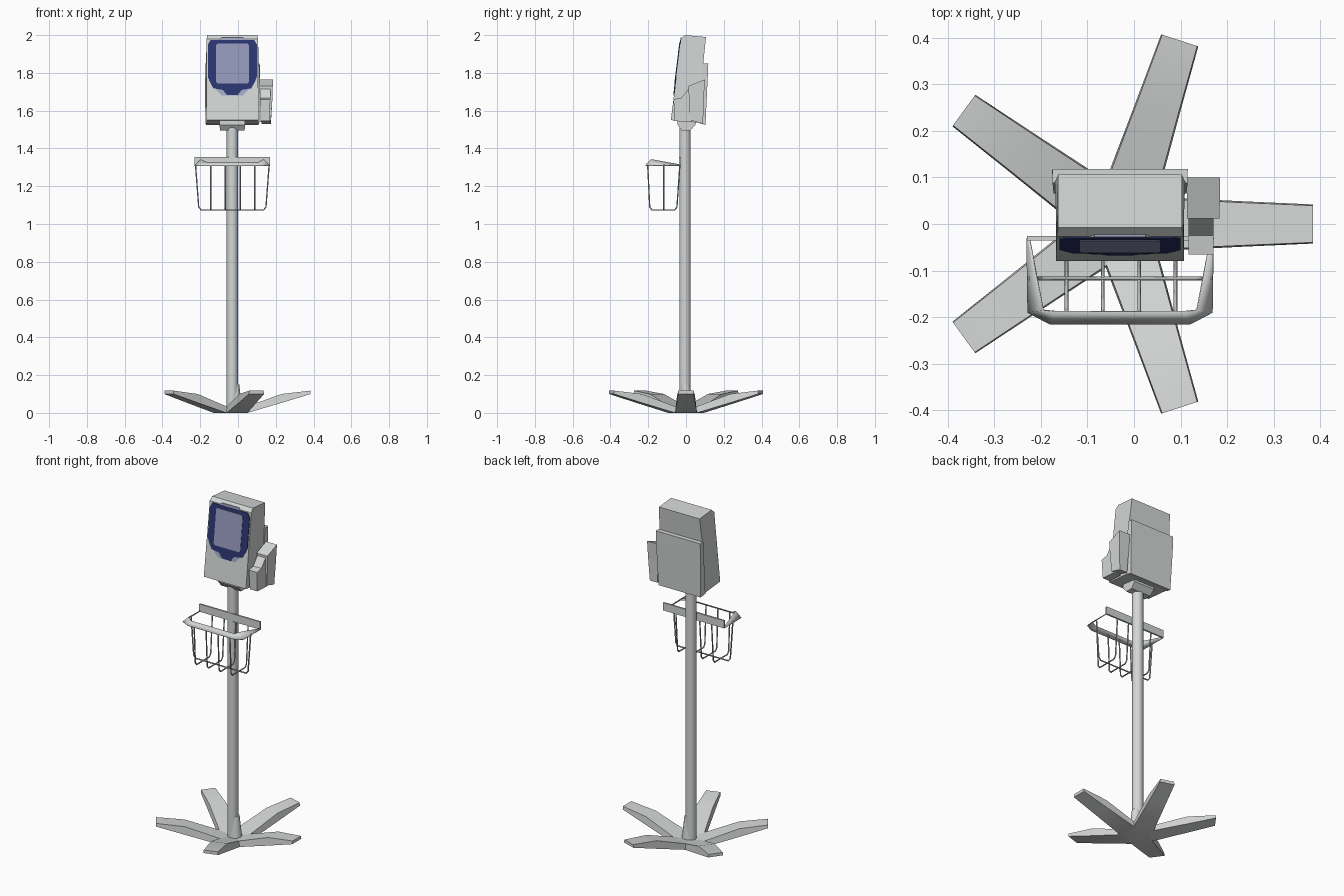
import bpy, bmesh, math
from mathutils import Matrix

cube = bpy.data.objects.get("Cube")
if cube:
    bpy.data.objects.remove(cube, do_unlink=True)

CX = -0.03  # centre line of pole and head


def material(name, rgb):
    m = bpy.data.materials.new(name)
    m.use_nodes = True
    m.diffuse_color = (*rgb, 1)
    m.node_tree.nodes["Principled BSDF"].inputs["Base Color"].default_value = (*rgb, 1)
    return m


GREY = material("light grey", (0.66, 0.68, 0.67))
WIRE = material("wire grey", (0.50, 0.52, 0.52))
BLUE = material("navy blue", (0.024, 0.036, 0.165))
SCREEN = material("lavender", (0.30, 0.32, 0.50))
PALE = material("pale lavender", (0.37, 0.40, 0.57))


def add_mesh(name, bm, mat, smooth=False):
    bmesh.ops.recalc_face_normals(bm, faces=bm.faces)
    me = bpy.data.meshes.new(name)
    bm.to_mesh(me)
    bm.free()
    me.materials.append(mat)
    ob = bpy.data.objects.new(name, me)
    bpy.context.collection.objects.link(ob)
    if smooth:
        bpy.ops.object.select_all(action="DESELECT")
        ob.select_set(True)
        bpy.context.view_layer.objects.active = ob
        bpy.ops.object.shade_smooth_by_angle(angle=math.radians(40))
    return ob


def loft(name, loops, mat, closed=True, caps=True, smooth=False):
    """Bridge equal loops of points into a skin."""
    bm = bmesh.new()
    rings = [[bm.verts.new(p) for p in loop] for loop in loops]
    n = len(rings[0])
    for a, b in zip(rings, rings[1:]):
        for i in range(n if closed else n - 1):
            j = (i + 1) % n
            bm.faces.new((a[i], a[j], b[j], b[i]))
    if caps:
        bm.faces.new(rings[0])
        bm.faces.new(rings[-1])
    return add_mesh(name, bm, mat, smooth)


def side_prism(name, profile, cx, mat):
    """Side profile of (y, z, half width), spread both ways from cx."""
    return loft(name, [[(cx + s * w, y, z) for y, z, w in profile] for s in (-1, 1)], mat)


def cone(name, x, y, z0, z1, r0, r1, mat, sides=24):
    bm = bmesh.new()
    bmesh.ops.create_cone(bm, cap_ends=True, segments=sides, radius1=r0, radius2=r1,
                          depth=z1 - z0,
                          matrix=Matrix.Translation((x, y, (z0 + z1) / 2)))
    return add_mesh(name, bm, mat, smooth=True)


def wire(name, points, radius=0.004):
    cu = bpy.data.curves.new(name, "CURVE")
    cu.dimensions = "3D"
    cu.bevel_depth = radius
    cu.bevel_resolution = 1
    cu.use_fill_caps = True
    sp = cu.splines.new("POLY")
    sp.points.add(len(points) - 1)
    for p, co in zip(sp.points, points):
        p.co = (*co, 1)
    cu.materials.append(WIRE)
    ob = bpy.data.objects.new(name, cu)
    bpy.context.collection.objects.link(ob)


# Five-legged base
leg_rows = [(0, 0.0, 0.02, 0.06), (0.08, 0.0, 0.035, 0.058),
            (0.26, 0.053, 0.1, 0.049), (0.415, 0.1, 0.118, 0.042)]
for k in range(5):
    loops = [[(r, -w, lo), (r, w, lo), (r, w * 0.94, hi), (r, -w * 0.94, hi)]
             for r, lo, hi, w in leg_rows]
    leg = loft(f"base_leg_{k + 1}", loops, GREY, smooth=True)
    leg.location.x = CX
    leg.rotation_euler.z = k * math.tau / 5

# Pole and collar
cone("pole", CX, -0.005, 0.01, 1.52, 0.03, 0.03, GREY)
cone("pole_collar", CX + 0.015, -0.002, 0.01, 0.15, 0.037, 0.022, GREY, 12)

# Neck under the head
side_prism("neck", [(-0.022, 1.495, 0.065), (0.022, 1.495, 0.065), (0.05, 1.525, 0.068),
                    (0.05, 1.56, 0.068), (-0.045, 1.56, 0.068), (-0.045, 1.525, 0.068)],
           CX, GREY)

# Head with its wider rear housing
side_prism("head", [(-0.08, 1.55, 0.138), (-0.027, 1.98, 0.136), (-0.008, 2.0, 0.133),
                    (0.106, 1.99, 0.133), (0.09, 1.84, 0.14), (0.08, 1.535, 0.138)], CX, GREY)
side_prism("rear_housing", [(0.066, 1.535, 0.143), (0.088, 1.85, 0.145), (0.118, 1.85, 0.145),
                            (0.116, 1.80, 0.146), (0.103, 1.525, 0.138)], CX, GREY)


# Screen plates following the tilted front
def front_y(z):
    return -0.08 + (z - 1.55) * 0.053 / 0.43


def plate(name, outline, height, mat):
    loops = [[(x, front_y(z) - h, z) for x, z in outline] for h in (-0.003, height)]
    loft(name, loops, mat)


def chamfered(x0, x1, z0, z1, c):
    return [(x0 + c, z0), (x1 - c, z0), (x1, z0 + c), (x1, z1 - c),
            (x1 - c, z1), (x0 + c, z1), (x0, z1 - c), (x0, z0 + c)]


half = [(0.028, 1.682), (0.05, 1.71), (0.1, 1.718), (0.118, 1.75), (0.13, 1.78),
        (0.13, 1.95), (0.115, 1.975)]
bezel = [(CX + x, z) for x, z in half] + [(CX - x, z) for x, z in reversed(half)]
plate("screen_surround", chamfered(CX - 0.085, CX + 0.085, 1.68, 1.988, 0.03), 0.002, PALE)
plate("screen_bezel", bezel, 0.004, BLUE)
plate("screen", chamfered(CX - 0.087, CX + 0.087, 1.745, 1.955, 0.008), 0.006, SCREEN)

# Payment reader on the side of the head
side_prism("reader_back", [(0.02, 1.55, 0.025), (0.016, 1.66, 0.033), (0.012, 1.73, 0.035),
                           (0.1, 1.765, 0.036), (0.094, 1.66, 0.033), (0.09, 1.53, 0.025)],
           0.149, GREY)
side_prism("reader_front", [(-0.06, 1.545, 0.024), (-0.066, 1.66, 0.027), (-0.025, 1.668, 0.027),
                            (0.02, 1.725, 0.027), (0.03, 1.54, 0.024)], 0.144, GREY)

# Basket back bar
side_prism("basket_back_bar", [(-0.036, 1.31, 0.2), (-0.036, 1.355, 0.2),
                               (-0.026, 1.355, 0.2), (-0.026, 1.31, 0.2)], CX, GREY)

# Basket rim, a sloping strip around three sides
half_outer = [(0.2, -0.03, 1.308), (0.198, -0.19, 1.308), (0.15, -0.215, 1.308)]
half_inner = [(0.195, -0.03, 1.314), (0.165, -0.185, 1.342), (0.14, -0.188, 1.328)]


def both_sides(points):
    return ([(CX - x, y, z) for x, y, z in points]
            + [(CX + x, y, z) for x, y, z in reversed(points)])


rim = loft("basket_rim", [both_sides(half_outer), both_sides(half_inner)], GREY,
           closed=False, caps=False, smooth=True)
solid = rim.modifiers.new("thickness", "SOLIDIFY")
solid.thickness = 0.004
solid.offset = 0

# Basket wires
for i in range(4):
    x = -0.145 + i * 0.078
    wire(f"basket_wire_{i + 1}", [(x, -0.203, 1.315), (x, -0.192, 1.09), (x, -0.18, 1.074),
                                  (x, -0.06, 1.074), (x, -0.048, 1.09), (x, -0.032, 1.32)])
wire("basket_long_wire", both_sides([(0.195, -0.117, 1.315), (0.178, -0.117, 1.09),
                                     (0.165, -0.117, 1.074)]))
